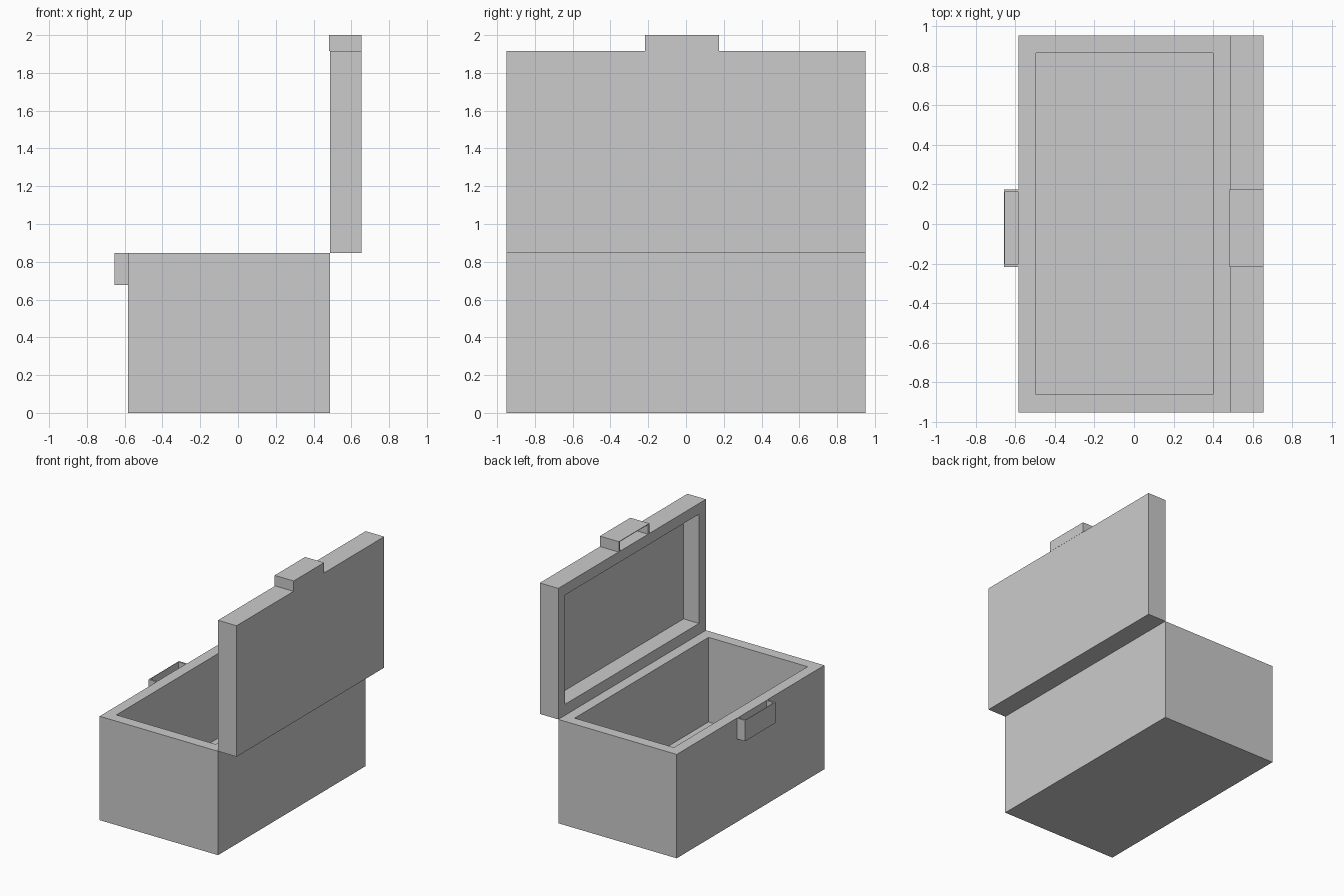
import bpy, bmesh
from math import pi
from mathutils import Vector, Matrix

if "Cube" in bpy.data.objects:
    bpy.data.objects.remove(bpy.data.objects["Cube"])


def tray(name, lo, hi, in_lo, in_hi, floor, turn=None):
    """Block from lo to hi with a pocket (in_lo to in_hi in x, y) sunk from the top to floor."""
    lo, hi = Vector(lo), Vector(hi)
    mid, size = (lo + hi) / 2, hi - lo
    bm = bmesh.new()
    bmesh.ops.create_cube(bm, size=1)
    for v in bm.verts:
        v.co = mid + v.co * size
    top = max(bm.faces, key=lambda f: f.calc_center_median().z)
    bmesh.ops.inset_region(bm, faces=[top], thickness=0.001)
    for v in top.verts:
        v.co.x = in_lo[0] if v.co.x < mid.x else in_hi[0]
        v.co.y = in_lo[1] if v.co.y < mid.y else in_hi[1]
    ext = bmesh.ops.extrude_discrete_faces(bm, faces=[top])
    for v in ext["faces"][0].verts:
        v.co.z = floor
    if turn:
        bm.transform(turn)
    bmesh.ops.recalc_face_normals(bm, faces=bm.faces)
    me = bpy.data.meshes.new(name)
    bm.to_mesh(me)
    bm.free()
    ob = bpy.data.objects.new(name, me)
    bpy.context.collection.objects.link(ob)
    return ob


# Lid parts are modelled opening upward, then swung so the opening faces -x
swing = Matrix.Rotation(-pi / 2, 4, 'Y')

# Chest body
tray("chest_body", (-0.582, -0.951, 0), (0.486, 0.951, 0.847),
     (-0.494, -0.861), (0.40, 0.863), 0.157)

# Raised lid, a shallow tray standing on the back edge
tray("lid", (0.847, -0.951, -0.653), (1.915, 0.951, -0.486),
     (0.937, -0.861), (1.827, 0.863), -0.625, swing)

# Hollow latch halves
y0, y1 = -0.217, 0.175
tray("latch_lower", (-0.655, y0, 0.677), (-0.582, y1, 0.847),
     (-0.65, y0 + 0.015), (-0.584, y1 - 0.013), 0.69)
tray("latch_upper", (1.915, y0, -0.654), (2.0, y1, -0.483),
     (1.917, y0 + 0.015), (1.995, y1 - 0.013), -0.64, swing)
